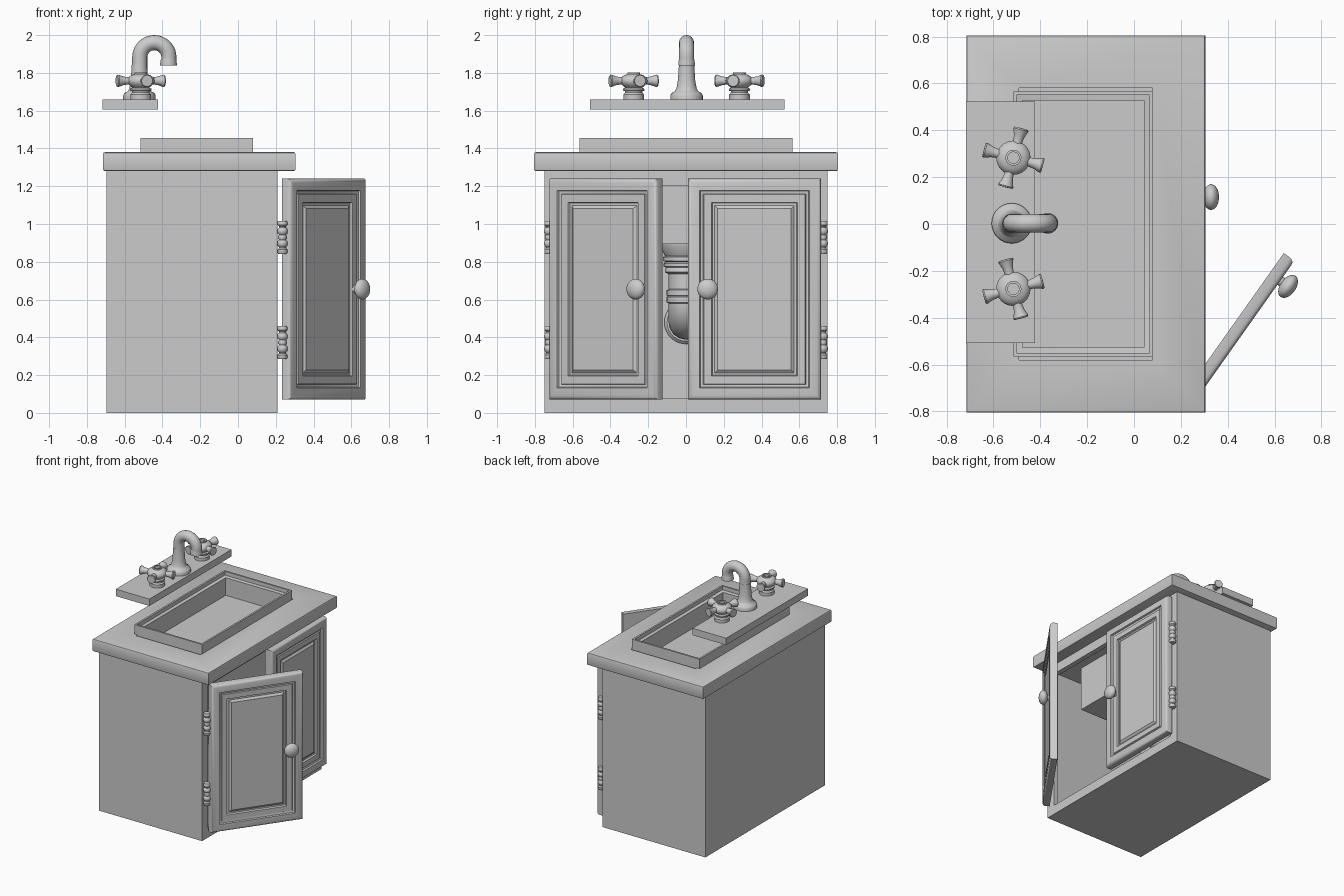
import bpy, bmesh, math
from mathutils import Matrix, Vector

T = Matrix.Translation
R = Matrix.Rotation


def finish(name, bm, matrix, angle=30):
    bmesh.ops.remove_doubles(bm, verts=bm.verts, dist=1e-5)
    bmesh.ops.recalc_face_normals(bm, faces=bm.faces)
    me = bpy.data.meshes.new(name)
    bm.to_mesh(me)
    bm.free()
    ob = bpy.data.objects.new(name, me)
    bpy.context.collection.objects.link(ob)
    ob.matrix_world = matrix
    bpy.ops.object.select_all(action='DESELECT')
    ob.select_set(True)
    bpy.context.view_layer.objects.active = ob
    bpy.ops.object.shade_smooth_by_angle(angle=math.radians(angle))
    return ob


def loft(name, rect, steps, axis='Z', closed=False, matrix=Matrix()):
    """Join inset copies of a rectangle; steps are (inset, height along axis)."""
    bm = bmesh.new()
    a0, a1, b0, b1 = rect
    rings = []
    for d, h in steps:
        pts = [(a0 + d, b0 + d), (a1 - d, b0 + d), (a1 - d, b1 - d), (a0 + d, b1 - d)]
        rings.append([bm.verts.new((a, b, h) if axis == 'Z' else (h, a, b)) for a, b in pts])
    pairs = list(zip(rings, rings[1:]))
    if closed:
        pairs.append((rings[-1], rings[0]))
    else:
        bm.faces.new(rings[0])
        bm.faces.new(rings[-1])
    for p, q in pairs:
        for i in range(4):
            j = (i + 1) % 4
            bm.faces.new((p[i], p[j], q[j], q[i]))
    return finish(name, bm, matrix)


def lathe(name, profile, matrix, n=32):
    """Spin a profile of (radius, height) around local z."""
    bm = bmesh.new()
    vs = [bm.verts.new((r, 0, h)) for r, h in profile]
    es = [bm.edges.new(e) for e in zip(vs, vs[1:])]
    bmesh.ops.spin(bm, geom=vs + es, cent=(0, 0, 0), axis=(0, 0, 1),
                   angle=2 * math.pi, steps=n, use_merge=True)
    return finish(name, bm, matrix, 40)


def tube(name, pts, radius):
    cu = bpy.data.curves.new(name, 'CURVE')
    cu.dimensions = '3D'
    cu.bevel_depth = radius
    cu.bevel_resolution = 6
    cu.use_fill_caps = True
    sp = cu.splines.new('POLY')
    sp.points.add(len(pts) - 1)
    for p, co in zip(sp.points, pts):
        p.co = (*co, 1)
    sp.use_smooth = True
    ob = bpy.data.objects.new(name, cu)
    bpy.context.collection.objects.link(ob)
    return ob


# Cabinet: hollow box open on the +x side, with a face frame
loft("cabinet", (-0.75, 0.75, 0, 1.28),
     [(0, -0.695), (0, 0.21), (0.075, 0.21), (0.075, 0.17), (0.03, 0.17), (0.03, -0.665)], 'X')

# Countertop slab with softened edges and a hole for the basin
loft("countertop", (-0.715, 0.305, -0.805, 0.805),
     [(0.225, 1.28), (0.01, 1.28), (0.003, 1.283), (0, 1.29), (0, 1.37),
      (0.003, 1.377), (0.01, 1.38), (0.225, 1.38)], closed=True)

# Sink basin with raised stepped rim
loft("sink_basin", (-0.515, 0.08, -0.565, 0.565),
     [(0.022, 0.895), (0.022, 1.37), (0, 1.37), (0, 1.455), (0.014, 1.455),
      (0.014, 1.425), (0.038, 1.42), (0.038, 0.91)])

# Doors: panelled slabs with knobs, one closed and one swung open
PANEL = [(0, 0), (0, 0.035), (0.004, 0.046), (0.011, 0.053), (0.022, 0.056), (0.062, 0.056),
         (0.066, 0.044), (0.08, 0.04), (0.084, 0.048), (0.125, 0.048), (0.13, 0.034),
         (0.142, 0.034), (0.158, 0.046)]
KNOB = [(0.0, 0.05), (0.022, 0.05), (0.02, 0.07)] + [
    (0.055 * math.sin(t), 0.097 - 0.034 * math.cos(t))
    for t in [math.radians(25 + 155 * i / 12) for i in range(13)]]
for name, s, swing, y in (("closed", -1, 0, 0.715), ("open", 1, -35.3, -0.70)):
    M = T((0.232, y, 0)) @ R(math.radians(swing), 4, 'Z')
    rect = (min(0, s * 0.705), max(0, s * 0.705), 0.07, 1.24)
    loft(name + "_door", rect, PANEL, 'X', matrix=M)
    lathe(name + "_door_knob", KNOB, M @ T((0, s * 0.60, 0.655)) @ R(math.pi / 2, 4, 'Y'))

# Hinges: turned barrels at both outer edges
HALF = [(0, 0), (0.022, 0), (0.026, 0.006), (0.026, 0.022), (0.018, 0.03), (0.018, 0.036),
        (0.026, 0.044), (0.028, 0.055), (0.026, 0.066), (0.018, 0.074), (0.022, 0.08)]
HINGE = HALF + [(r, 0.175 - h) for r, h in reversed(HALF)]
for side in (-1, 1):
    for z in (0.285, 0.842):
        lathe("hinge", HINGE, T((0.235, side * 0.724, z)), 20)

# Faucet plate
loft("faucet_plate", (-0.718, -0.423, -0.508, 0.522), [(0, 1.605), (0, 1.66)])

# Spout: flared base and gooseneck
lathe("spout_base", [(0, 1.655), (0.086, 1.655), (0.086, 1.68), (0.08, 1.693), (0.062, 1.702),
                     (0.053, 1.72), (0.046, 1.76), (0.042, 1.82), (0.04, 1.85), (0, 1.85)],
      T((-0.522, 0.003, 0)))
neck = [(-0.52, 0.003, 1.70)] + [
    (-0.443 - 0.077 * math.cos(t), 0.003, 1.883 + 0.077 * math.sin(t))
    for t in [math.pi * i / 20 for i in range(21)]] + [(-0.366, 0.003, 1.845)]
tube("spout_neck", neck, 0.04)
lathe("spout_tip", [(0.03, 1.85), (0.03, 1.838), (0.044, 1.838), (0.044, 1.85), (0.04, 1.875)],
      T((-0.368, 0.003, 0)))

# Tap handles: stacked base, hub with recessed top, four flared arms
BASE = [(0, 1.655), (0.055, 1.655), (0.055, 1.685), (0.046, 1.695), (0.046, 1.703),
        (0.056, 1.706), (0.056, 1.716), (0.045, 1.722), (0.055, 1.73), (0.071, 1.745),
        (0.073, 1.76), (0.068, 1.775), (0.05, 1.788), (0.034, 1.793), (0.034, 1.803),
        (0.024, 1.803), (0.024, 1.79), (0, 1.79)]
ARM = [(0, 0.03), (0.02, 0.03), (0.02, 0.075), (0.023, 0.095), (0.03, 0.115),
       (0.033, 0.124), (0.03, 0.13), (0, 0.131)]
for s in (-1, 1):
    M = T((-0.515, s * 0.28 + 0.003, 0))
    lathe("tap_hub", BASE, M)
    for k in range(4):
        a = math.radians(-15 * s + 90 * k)
        lathe("tap_arm", ARM, M @ T((0, 0, 1.758)) @ R(a, 4, 'Z') @ R(math.pi / 2, 4, 'Y'), 20)

# Drain: tailpiece with collars, then an elbow to the back wall
lathe("drain_tailpiece",
      [(0, 0.9), (0.14, 0.9), (0.138, 0.88), (0.11, 0.83), (0.122, 0.825), (0.122, 0.805),
       (0.108, 0.80), (0.118, 0.79), (0.118, 0.775), (0.105, 0.77), (0.112, 0.76),
       (0.112, 0.745), (0.092, 0.735), (0.092, 0.655), (0.102, 0.65), (0.102, 0.622),
       (0.096, 0.618), (0.102, 0.614), (0.102, 0.585), (0.092, 0.58), (0, 0.58)],
      T((-0.22, 0, 0)))
elbow = [(-0.22, 0, 0.62)] + [
    (-0.33 + 0.11 * math.cos(t), 0, 0.59 - 0.11 * math.sin(t))
    for t in [math.pi / 2 * i / 12 for i in range(13)]] + [(-0.67, 0, 0.48)]
tube("drain_elbow", elbow, 0.092)
lathe("drain_wall_collar", [(0, 0), (0.115, 0), (0.115, 0.03), (0.1, 0.045), (0, 0.045)],
      T((-0.668, 0, 0.48)) @ R(math.pi / 2, 4, 'Y'))
